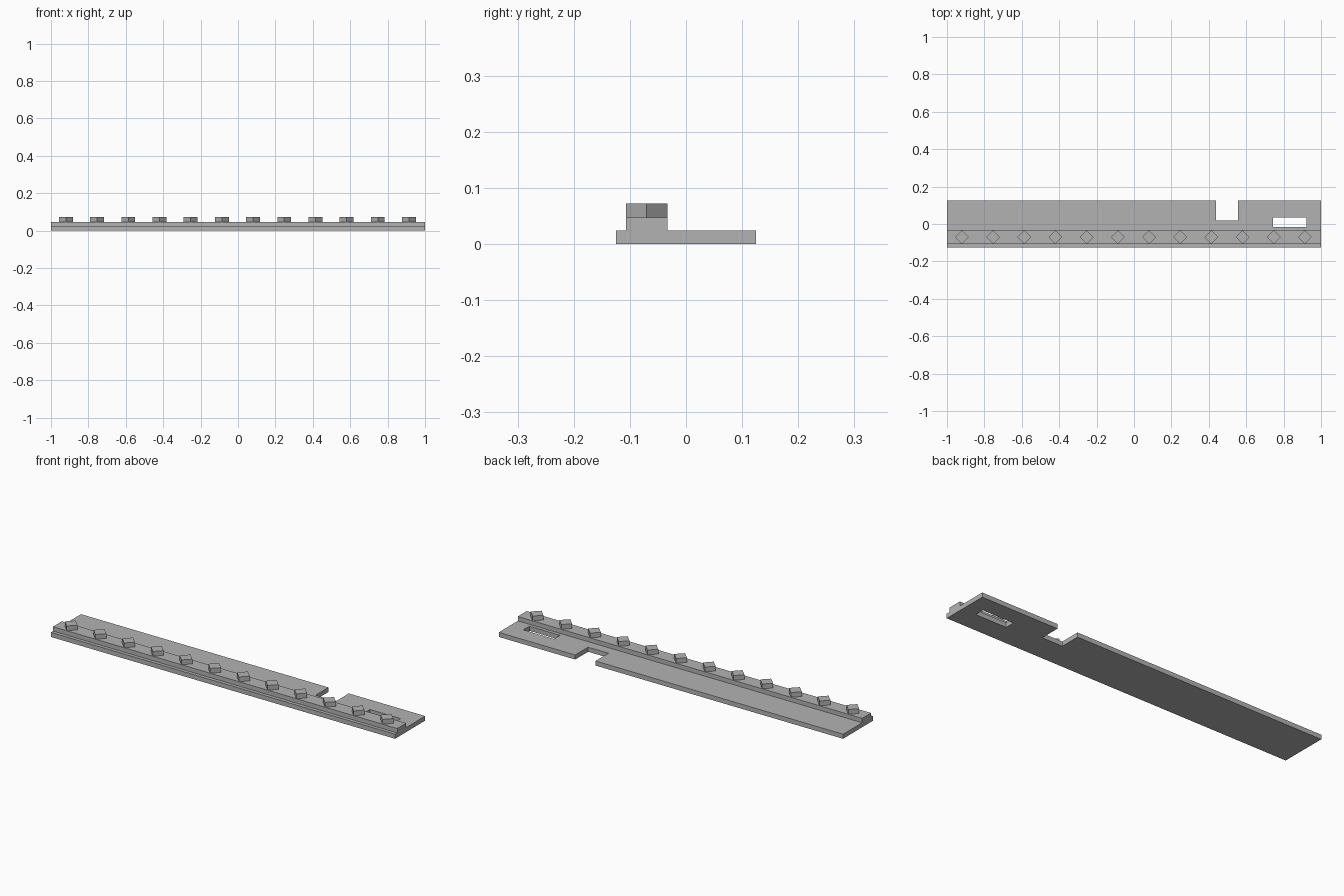
import bpy, bmesh, math
from mathutils import Matrix

if "Cube" in bpy.data.objects:
    bpy.data.objects.remove(bpy.data.objects["Cube"])

GREY = (0.45, 0.45, 0.45, 1)
grey = bpy.data.materials.new("plain grey")
grey.use_nodes = True
grey.diffuse_color = GREY
grey.node_tree.nodes["Principled BSDF"].inputs["Base Color"].default_value = GREY


def finish(bm, name):
    bmesh.ops.recalc_face_normals(bm, faces=bm.faces)
    mesh = bpy.data.meshes.new(name)
    bm.to_mesh(mesh)
    bm.free()
    mesh.materials.append(grey)
    obj = bpy.data.objects.new(name, mesh)
    bpy.context.collection.objects.link(obj)
    return obj


def prism(name, points, direction):
    """Extrude a closed outline along a direction."""
    bm = bmesh.new()
    face = bm.faces.new([bm.verts.new(p) for p in points])
    ext = bmesh.ops.extrude_face_region(bm, geom=[face])
    moved = [v for v in ext["geom"] if isinstance(v, bmesh.types.BMVert)]
    bmesh.ops.translate(bm, verts=moved, vec=direction)
    return finish(bm, name)


def cut(target, x0, x1, y0, y1):
    """Cut a rectangular opening right through the target."""
    outline = [(x0, y0, -0.1), (x1, y0, -0.1), (x1, y1, -0.1), (x0, y1, -0.1)]
    cutter = prism("opening_cutter", outline, (0, 0, 0.3))
    cutter.hide_render = True
    mod = target.modifiers.new("opening", 'BOOLEAN')
    mod.operation = 'DIFFERENCE'
    mod.solver = 'EXACT'
    mod.object = cutter
    bpy.context.view_layer.objects.active = target
    bpy.ops.object.modifier_apply(modifier=mod.name)
    bpy.data.objects.remove(cutter)


# Flat board with a raised rail along the front
BOARD_TOP, RAIL_TOP, STUD_TOP = 0.024, 0.047, 0.072
RAIL_FRONT, RAIL_BACK = -0.107, -0.033
section = [(-0.125, 0), (0.125, 0), (0.125, BOARD_TOP), (RAIL_BACK, BOARD_TOP),
           (RAIL_BACK, RAIL_TOP), (RAIL_FRONT, RAIL_TOP),
           (RAIL_FRONT, BOARD_TOP), (-0.125, BOARD_TOP)]
board = prism("railed_board", [(-1, y, z) for y, z in section], (2, 0, 0))

# Notch in the back edge and a slot near the left end
cut(board, 0.438, 0.556, 0.018, 0.2)
cut(board, 0.742, 0.921, -0.015, 0.035)

# Row of diamond studs on the rail
STUDS, FIRST, LAST, HALF = 12, -0.92, 0.914, 0.037
mid = (RAIL_FRONT + RAIL_BACK) / 2
for i in range(STUDS):
    x = FIRST + (LAST - FIRST) * i / (STUDS - 1)
    diamond = [(x + HALF * math.cos(a * math.pi / 2),
                mid + HALF * math.sin(a * math.pi / 2), RAIL_TOP) for a in range(4)]
    prism(f"stud_{i + 1}", diamond, (0, 0, STUD_TOP - RAIL_TOP))
